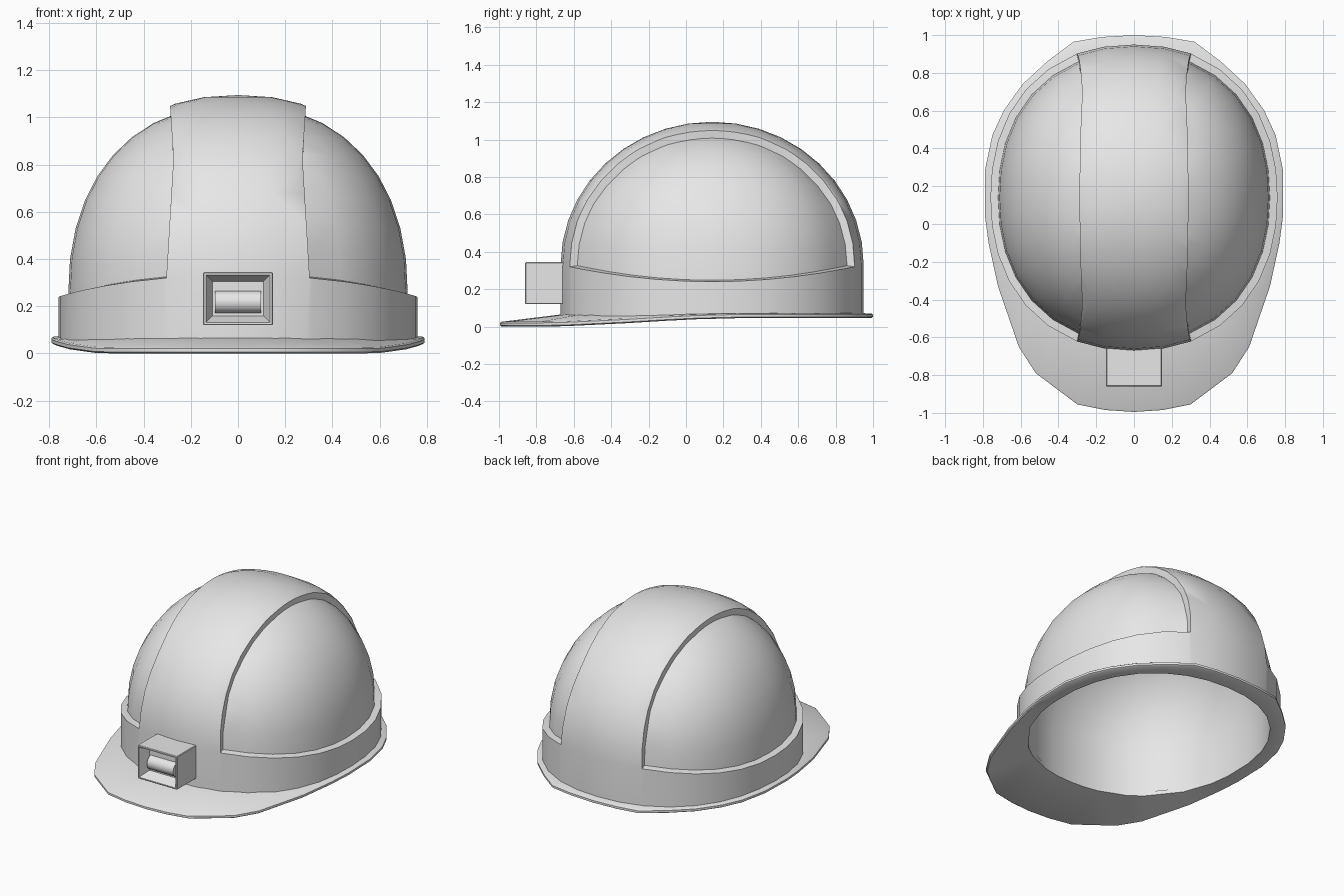
import bpy, bmesh
from math import sin, cos, pi, atan2, radians
from mathutils import Matrix

cube = bpy.data.objects.get("Cube")
if cube:
    bpy.data.objects.remove(cube, do_unlink=True)

GREY = (0.8, 0.8, 0.8, 1)
mat = bpy.data.materials.new("plain grey")
mat.use_nodes = True
mat.diffuse_color = GREY
mat.node_tree.nodes["Principled BSDF"].inputs["Base Color"].default_value = GREY

CY = 0.14      # centre of the dome along y
RIDGE = 0.29   # half width of the central ridge


def finish(name, bm, angle=30):
    mesh = bpy.data.meshes.new(name)
    bm.to_mesh(mesh)
    bm.free()
    obj = bpy.data.objects.new(name, mesh)
    bpy.context.collection.objects.link(obj)
    mesh.materials.append(mat)
    bpy.ops.object.select_all(action='DESELECT')
    obj.select_set(True)
    bpy.context.view_layer.objects.active = obj
    bpy.ops.object.shade_smooth_by_angle(angle=radians(angle))
    return obj


def oval(a, rx, ry, n=2.2):
    """Point of the squarish head outline in direction a, around the dome centre."""
    r = (abs(cos(a) / rx) ** n + abs(sin(a) / ry) ** n) ** (-1 / n)
    return r * cos(a), r * sin(a)


def band_top(dy):
    return 0.24 + 0.08 * (dy / 0.76) ** 2


def dome(rx, ry, top, bottom, segments=32, rows=10):
    """Upright band below, rounded dome above, open at the bottom."""
    bm = bmesh.new()
    rings = [[] for _ in range(rows + 1)]
    for j in range(segments):
        a = 2 * pi * j / segments
        x, y = oval(a, rx, ry)
        z0 = band_top(y)
        rings[0].append(bm.verts.new((x, y + CY, bottom)))
        power = 2 / (2 + 0.25 * cos(a) ** 2)
        for i in range(rows):
            t = pi / 2 * i / rows
            r, h = cos(t) ** power, sin(t) ** power
            rings[i + 1].append(bm.verts.new((x * r, y * r + CY, z0 + (top - z0) * h)))
    pole = bm.verts.new((0, CY, top))
    for j in range(segments):
        k = (j + 1) % segments
        for low, high in zip(rings, rings[1:]):
            bm.faces.new((low[j], low[k], high[k], high[j]))
        bm.faces.new((rings[-1][j], rings[-1][k], pole))
    return bm


# Outer shell: ridge and band stand proud of two sunken side panels
bm = dome(0.76, 0.81, 1.095, 0.055)
for side in (-1, 1):
    bmesh.ops.bisect_plane(bm, geom=bm.verts[:] + bm.edges[:] + bm.faces[:], dist=0.0005,
                           plane_co=(side * RIDGE, 0, 0), plane_no=(1, 0, 0))
panels = []
for f in bm.faces:
    c = f.calc_center_median()
    if abs(c.x) > RIDGE and c.z > band_top(c.y - CY) + 0.005:
        panels.append(f)
# The ridge narrows slightly above the band
for v in bm.verts:
    if abs(abs(v.co.x) - RIDGE) < 0.001 and v.co.z > 0.2:
        rise = min(1, max(0, (v.co.z - 0.3) / 0.5))
        flare = max(0, (v.co.z - 0.85) / 0.2)
        width = 0.305 - 0.03 * rise + 0.013 * flare
        v.co.x = width if v.co.x > 0 else -width
bm.normal_update()
bmesh.ops.inset_region(bm, faces=panels, thickness=0.01, depth=-0.04,
                       use_even_offset=True, use_boundary=True)
finish("outer_shell", bm)

# Inner lining of the shell
bm = dome(0.70, 0.75, 1.02, 0.045)
bmesh.ops.reverse_faces(bm, faces=bm.faces[:])
finish("inner_lining", bm)

# Brim with a long front peak that dips forward
half = [(0, 1.0), (0.17, 0.99), (0.32, 0.965), (0.46, 0.86), (0.59, 0.74), (0.69, 0.6),
        (0.75, 0.47), (0.79, 0.28), (0.79, 0.05), (0.77, -0.1), (0.72, -0.33),
        (0.61, -0.65), (0.52, -0.79), (0.3, -0.955), (0.15, -0.985), (0, -0.995)]
outline = half + [(-x, y) for x, y in half[-2:0:-1]]


def brim_base(y):
    s = min(1, max(0, (y + 0.8) / 1.1))
    return max(0, 0.045 * s * s * (3 - 2 * s))


bm = bmesh.new()
sections = []
for x, y in outline:
    ix, iy = oval(atan2(y - CY, x), 0.70, 0.75)
    iy += CY
    z = brim_base(y)
    sections.append([bm.verts.new(p) for p in (
        (ix, iy, 0.045), (x * 0.99, y * 0.99, z), (x, y, z + 0.006),
        (x, y, z + 0.02), (x * 0.99, y * 0.99, z + 0.026), (ix, iy, 0.072))])
for p, q in zip(sections, sections[1:] + sections[:1]):
    for i in range(len(p)):
        k = (i + 1) % len(p)
        bm.faces.new((p[i], p[k], q[k], q[i]))
bmesh.ops.recalc_face_normals(bm, faces=bm.faces[:])
finish("brim", bm, 40)

# Lamp housing: box with a funnel-shaped recess in its front
bm = bmesh.new()
bmesh.ops.create_cube(bm, size=1, matrix=Matrix.Translation((0, -0.745, 0.232))
                      @ Matrix.Diagonal((0.295, 0.23, 0.225, 1)))
bmesh.ops.bevel(bm, geom=bm.edges[:], offset=0.004, segments=1, affect='EDGES')
bm.normal_update()
front = [min(bm.faces, key=lambda f: f.calc_center_median().y)]
bmesh.ops.inset_region(bm, faces=front, thickness=0.01)
bmesh.ops.inset_region(bm, faces=front, thickness=0.04, depth=-0.07)
finish("lamp_housing", bm)

# Lamp tube lying across the recess
bm = bmesh.new()
bmesh.ops.create_cone(bm, cap_ends=True, segments=20, radius1=0.047, radius2=0.047, depth=0.196,
                      matrix=Matrix.Translation((0, -0.785, 0.218)) @ Matrix.Rotation(pi / 2, 4, 'Y'))
finish("lamp_tube", bm)
